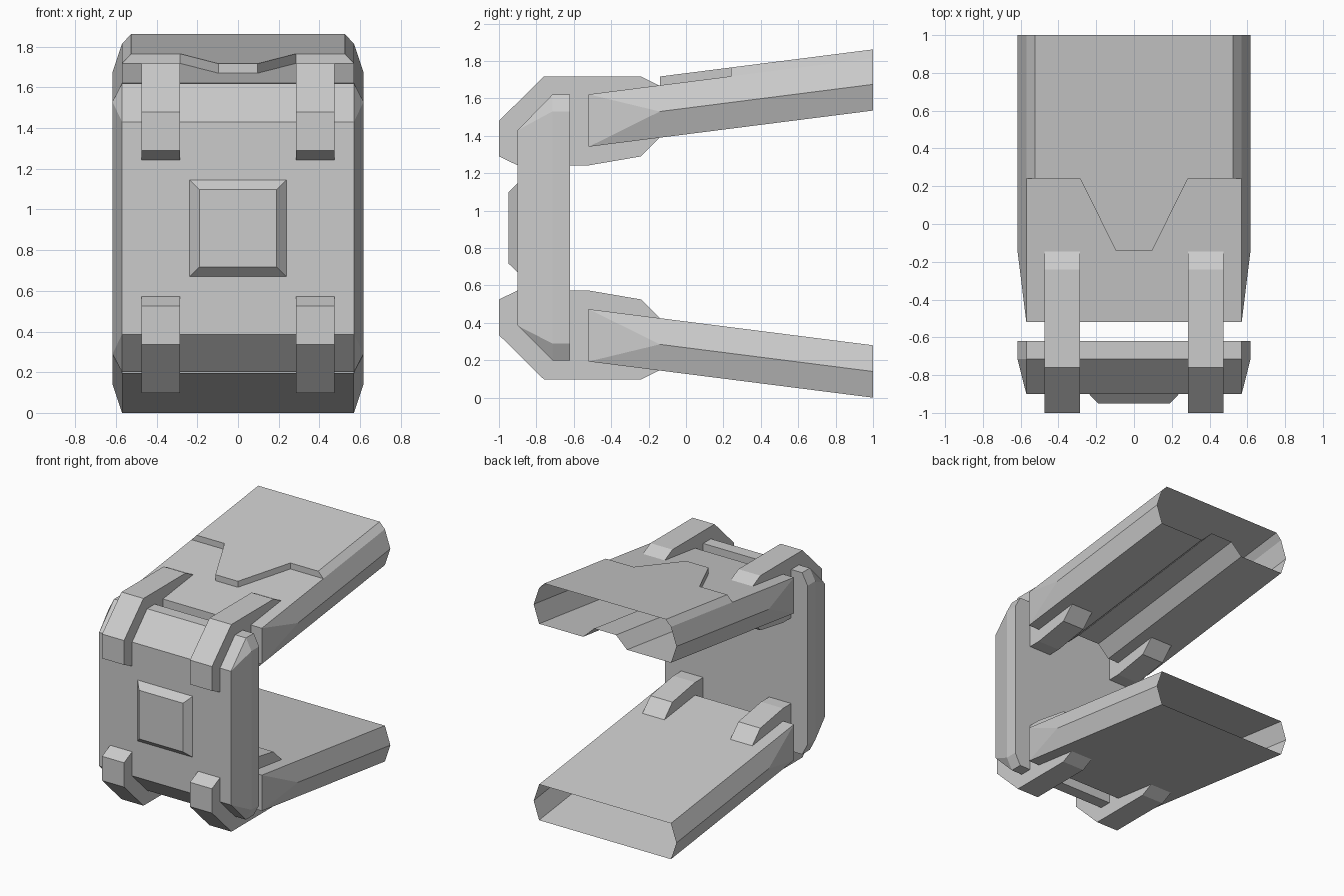
import bpy, bmesh

if "Cube" in bpy.data.objects:
    bpy.data.objects.remove(bpy.data.objects["Cube"])

S = 1.815                      # upper z + lower z of mirrored parts


def finish(bm, name, dissolve=True):
    bmesh.ops.remove_doubles(bm, verts=bm.verts, dist=0.0005)
    bmesh.ops.recalc_face_normals(bm, faces=bm.faces)
    if dissolve:
        bmesh.ops.dissolve_limit(bm, angle_limit=0.01, verts=bm.verts, edges=bm.edges)
    me = bpy.data.meshes.new(name)
    bm.to_mesh(me)
    bm.free()
    ob = bpy.data.objects.new(name, me)
    bpy.context.collection.objects.link(ob)
    return ob


def face(bm, pts):
    bm.faces.new([bm.verts.new(p) for p in pts])


def hull(name, pts):
    bm = bmesh.new()
    for p in pts:
        bm.verts.new(p)
    bmesh.ops.convex_hull(bm, input=bm.verts)
    return finish(bm, name)


def prism(name, profile, x0, x1):
    bm = bmesh.new()
    n = len(profile)
    for x in (x0, x1):
        face(bm, [(x, y, z) for y, z in profile])
    for i in range(n):
        (ya, za), (yb, zb) = profile[i], profile[(i + 1) % n]
        face(bm, [(x0, ya, za), (x0, yb, zb), (x1, yb, zb), (x1, ya, za)])
    return finish(bm, name)


# Back plate: chamfered slab, narrower outline at the front than at the sides
core = [(-.62, .20), (-.715, .20), (-.90, .385), (-.90, 1.43), (-.715, 1.62), (-.62, 1.62)]
rim = [(-.62, .29), (-.715, .29), (-.715, 1.53), (-.62, 1.53)]
hull("back_plate", [(s * .57, y, z) for s in (-1, 1) for y, z in core] +
     [(s * .617, y, z) for s in (-1, 1) for y, z in rim])

# Square boss on the plate
hull("front_boss", [(s * w, y, .908 + t * w) for w, y in ((.238, -.90), (.19, -.95))
                    for s in (-1, 1) for t in (-1, 1)])

# Four clips joining the arms to the plate
clip = [(-1, 1.29), (-1, 1.48), (-.76, 1.717), (-.24, 1.717), (-.14, 1.667),
        (-.14, 1.39), (-.24, 1.29), (-.52, 1.242), (-.90, 1.242)]
for side, s in (("left", -1), ("right", 1)):
    prism("upper_clip_" + side, clip, s * .285, s * .475)
    prism("lower_clip_" + side, [(y, S - z) for y, z in clip], s * .285, s * .475)


def top(y):
    return 1.67 + (y + .14) * .145 / 1.14


def arm(name, upper):
    """Open-ended hollow arm with pointed sides that taper at the front."""
    flip = (lambda p: p) if upper else (lambda p: (p[0], p[1], S - p[2]))
    groove = [(-.19, -.28), (-.095, -.19), (.095, -.19), (.19, -.28)] if upper else []
    half = [(-.617, -.14), (-.57, -.28)] + groove + [(.57, -.28), (.617, -.14)]
    section = [(-.57, 0)] + half + [(.57, 0)]
    n = len(section)
    rings = []
    for y in (-.52, -.14, .24, 1):
        rings.append([flip((max(-.57, min(.57, x)) if y == -.52 else x, y, top(y) + z))
                      for x, z in section])
    bm = bmesh.new()
    for a, b in zip(rings, rings[1:]):
        for i in range(n if not upper else n - 1):
            j = (i + 1) % n
            if abs(section[i][0]) > .6:      # diagonal meets the side ridge
                tris = [(a[i], a[j], b[i]), (a[j], b[j], b[i])]
            else:
                tris = [(a[i], a[j], b[j]), (a[i], b[j], b[i])]
            for t in tris:
                face(bm, t)
    face(bm, rings[0])
    if upper:
        # Raised top panel with a notched front edge
        outline = [(.57, 1), (.57, .24), (.285, .24), (.097, -.14),
                   (-.097, -.14), (-.285, .24), (-.57, .24), (-.57, 1)]
        low = [(x, y, top(y)) for x, y in outline]
        high = [(max(-.525, min(.525, x)), y, top(y) + .047) for x, y in outline]
        for i in range(7):
            face(bm, [low[i], low[i + 1], high[i + 1], high[i]])
        face(bm, high)
        face(bm, low[1:7] + [(x, y, top(y)) for x, y in
                             ((-.57, -.14), (-.57, -.52), (.57, -.52), (.57, -.14))])
    return finish(bm, name)


arm("upper_arm", True)
arm("lower_arm", False)
